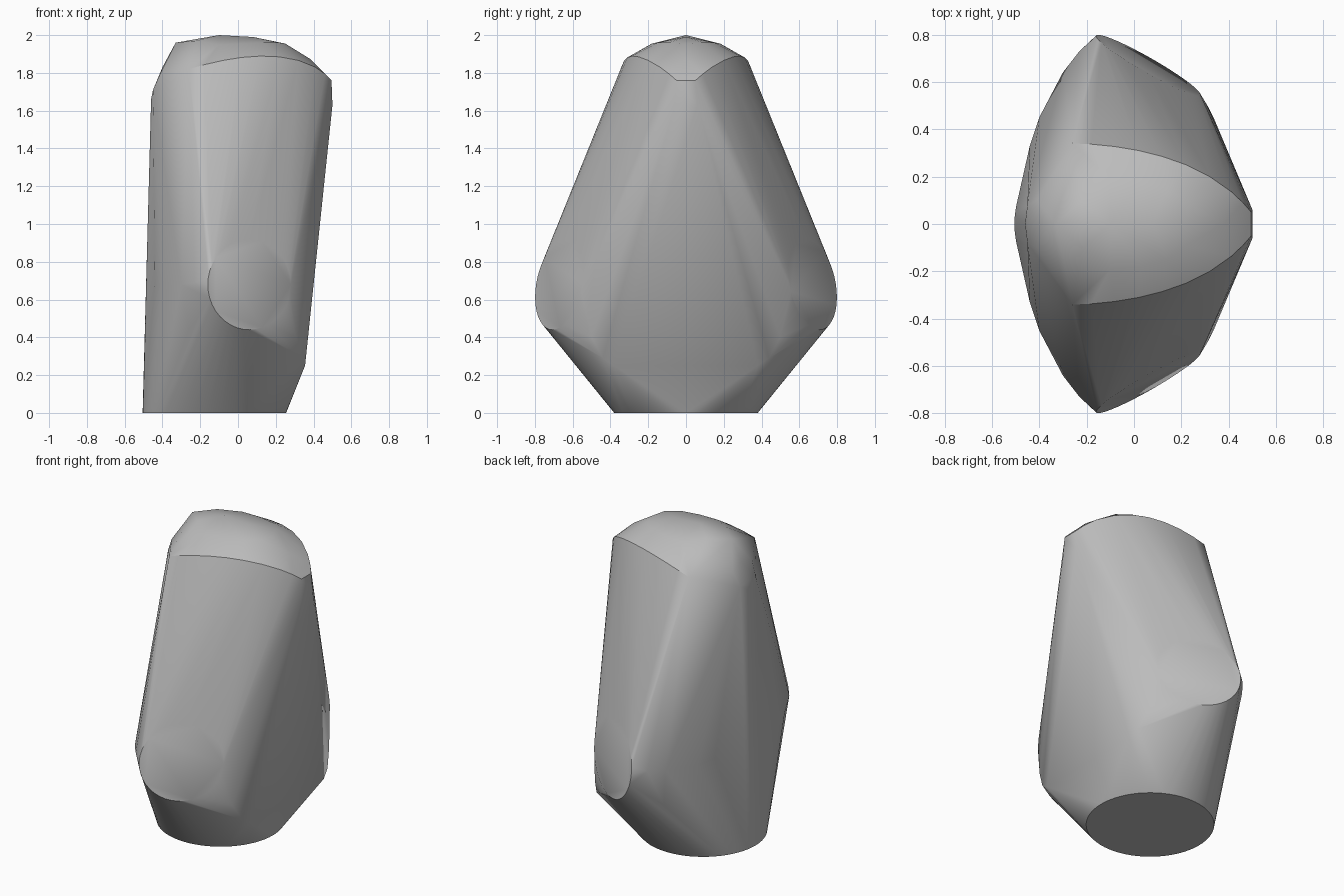
import bpy
import bmesh
from math import sin, cos, tau
from mathutils import Vector

default_cube = bpy.data.objects.get("Cube")
if default_cube:
    bpy.data.objects.remove(default_cube, do_unlink=True)


def make_material(name, colour):
    material = bpy.data.materials.new(name)
    material.use_nodes = True
    material.diffuse_color = colour
    material.node_tree.nodes["Principled BSDF"].inputs["Base Color"].default_value = colour
    return material


def mirrored(points):
    """Give every point together with its twin across the y = 0 plane."""
    return [Vector((x, side * y, z)) for x, y, z in points for side in (-1, 1)]


def ellipse(centre, radius_a, radius_b, segments):
    """Flat outline around a centre, as pairs of coordinates."""
    return [(centre[0] + radius_a * cos(tau * i / segments),
             centre[1] + radius_b * sin(tau * i / segments)) for i in range(segments)]


def side_pad_depth(x, z):
    """Slanted plane that carries the round pad on each side."""
    return 0.8 - 0.56 * (x + 0.15) - 0.15 * (z - 0.6)


# Round foot
foot = [Vector((x, y, 0)) for x, y in ellipse((-0.125, 0), 0.38, 0.38, 64)]

# Slanted round pads on both sides
pads = mirrored([(x, side_pad_depth(x, z), z)
                 for x, z in ellipse((0.06, 0.68), 0.22, 0.24, 40)])

# Low belly edge on the +x side and its rounded corners
belly = mirrored([(.355, .38, .25), (.34, .44, .29), (.31, .5, .4), (.3, .51, .62)])

# Rounded hips on the -x side
hips = mirrored([(-.44, .33, .68), (-.4, .45, .67), (-.3, .64, .68),
                 (-.37, .43, .48), (-.26, .6, .43), (-.23, .73, .69)])

# Curved rim of the head, from the -x corner to the +x tip
rim = mirrored([(-.26, .34, 1.82), (-.18, .337, 1.843), (-.08, .327, 1.866),
                (.02, .31, 1.882), (.12, .285, 1.889), (.22, .25, 1.885),
                (.32, .2, 1.866), (.41, .137, 1.83), (.46, .09, 1.795),
                (.495, .05, 1.76), (.5, .06, 1.63)])

# Shallow crown and the rounded back of the head
crown = mirrored([(-.1, 0, 2), (-.33, 0, 1.96), (-.22, .1, 1.97), (-.1, .19, 1.95),
                  (.03, .18, 1.955), (.14, .15, 1.96), (.22, .09, 1.96), (.25, 0, 1.955),
                  (.08, 0, 1.99), (.38, 0, 1.875)])
nape = mirrored([(-.46, 0, 1.66), (-.45, .08, 1.71), (-.41, .1, 1.8), (-.4, 0, 1.83)])

# Wrap all features in one tight skin
bm = bmesh.new()
for point in foot + pads + belly + hips + rim + crown + nape:
    bm.verts.new(point)
bmesh.ops.remove_doubles(bm, verts=bm.verts, dist=0.001)
hull = bmesh.ops.convex_hull(bm, input=bm.verts)
unused = {v for v in hull["geom_interior"] + hull["geom_unused"]
          if isinstance(v, bmesh.types.BMVert)}
bmesh.ops.delete(bm, geom=list(unused), context="VERTS")
bmesh.ops.dissolve_limit(bm, angle_limit=0.01, verts=bm.verts, edges=bm.edges)
bmesh.ops.recalc_face_normals(bm, faces=bm.faces)

mesh = bpy.data.meshes.new("body")
bm.to_mesh(mesh)
bm.free()
mesh.materials.append(make_material("plain grey", (0.5, 0.5, 0.5, 1)))
body = bpy.data.objects.new("body", mesh)
bpy.context.collection.objects.link(body)

# Smooth skin with crisp edges at the foot, pads and head rim
bpy.ops.object.select_all(action="DESELECT")
body.select_set(True)
bpy.context.view_layer.objects.active = body
bpy.ops.object.shade_smooth_by_angle(angle=0.6)
